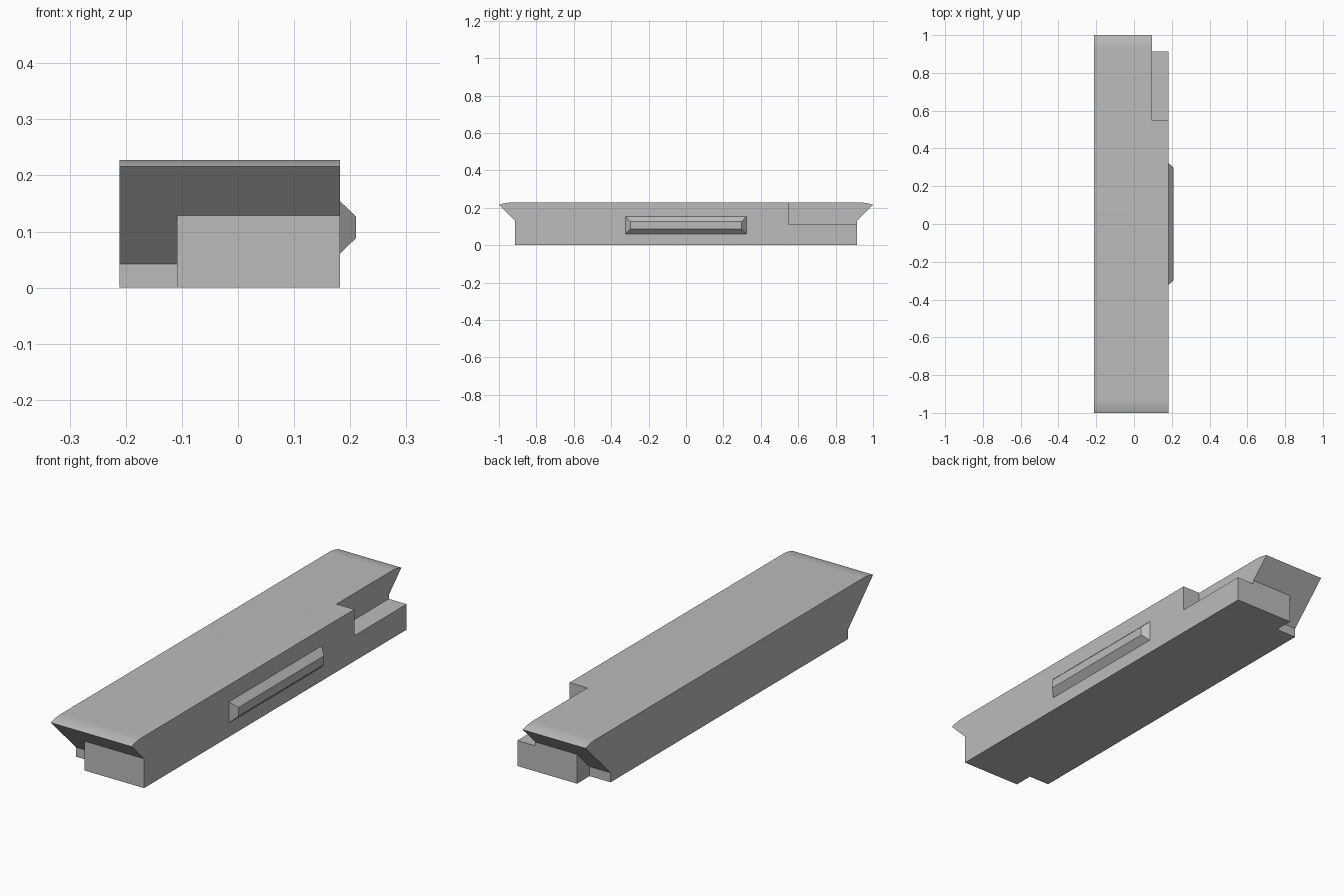
import bpy, bmesh
import math

cube = bpy.data.objects.get("Cube")
if cube:
    bpy.data.objects.remove(cube, do_unlink=True)

grey = bpy.data.materials.new("mid grey")
grey.use_nodes = True
colour = (0.5, 0.5, 0.5, 1)
grey.diffuse_color = colour
grey.node_tree.nodes["Principled BSDF"].inputs["Base Color"].default_value = colour

LEFT, STEP, RIGHT = -0.211, -0.109, 0.182   # x planes
TOP, LIP, SHELF, LOW = 0.228, 0.216, 0.129, 0.042   # z levels
BLOCK = 1 - (LIP - SHELF)    # undercut runs at 45 degrees
INNER = 1 - (LIP - LOW)


def finish(name, bm):
    bmesh.ops.recalc_face_normals(bm, faces=bm.faces)
    mesh = bpy.data.meshes.new(name)
    bm.to_mesh(mesh)
    bm.free()
    mesh.materials.append(grey)
    ob = bpy.data.objects.new(name, mesh)
    bpy.context.collection.objects.link(ob)
    return ob


def prism(name, profile, x0, x1):
    """Extrude a (y, z) profile along x."""
    bm = bmesh.new()
    face = bm.faces.new([bm.verts.new((x0, y, z)) for y, z in profile])
    out = bmesh.ops.extrude_face_region(bm, geom=[face])
    verts = [v for v in out["geom"] if isinstance(v, bmesh.types.BMVert)]
    bmesh.ops.translate(bm, verts=verts, vec=(x1 - x0, 0, 0))
    return finish(name, bm)


def activate(ob):
    bpy.ops.object.select_all(action="DESELECT")
    ob.select_set(True)
    bpy.context.view_layer.objects.active = ob


def cut(ob, cutter):
    mod = ob.modifiers.new("cut", "BOOLEAN")
    mod.operation = "DIFFERENCE"
    mod.solver = "EXACT"
    mod.object = cutter
    activate(ob)
    bpy.ops.object.modifier_apply(modifier=mod.name)
    bpy.data.objects.remove(cutter, do_unlink=True)


# Long body: square foot, undercut ends, gently rounded top lips
ROUND, STEPS = 0.07, 8
half = [(BLOCK, 0), (BLOCK, SHELF)]
for i in range(STEPS + 1):
    a = 1 - i / STEPS
    half.append((1 - ROUND + ROUND * a, TOP - (TOP - LIP) * a * a))
body = prism("body", half + [(-y, z) for y, z in reversed(half)], LEFT, RIGHT)

# Undercut continues lower along one side at both ends
for s in (-1, 1):
    corner = [(INNER, -0.1), (INNER, LOW), (BLOCK, SHELF), (0.95, SHELF), (0.95, -0.1)]
    cut(body, prism("corner_cutter", [(s * y, z) for y, z in corner], LEFT - 0.1, STEP))

# Open notch on the rear corner
notch = [(0.549, 0.112), (1.1, 0.112), (1.1, 0.4), (0.549, 0.4)]
cut(body, prism("notch_cutter", notch, 0.095, RIGHT + 0.1))
activate(body)
bpy.ops.object.shade_smooth_by_angle(angle=math.radians(15))

# Chamfered side rib
bm = bmesh.new()
rings = []
for x, y, z0, z1 in ((RIGHT, 0.323, 0.061, 0.154), (0.21, 0.298, 0.088, 0.127)):
    rings.append([bm.verts.new((x, *p)) for p in ((-y, z0), (y, z0), (y, z1), (-y, z1))])
for ring in rings:
    bm.faces.new(ring)
for i in range(4):
    j = (i + 1) % 4
    bm.faces.new((rings[0][i], rings[0][j], rings[1][j], rings[1][i]))
finish("side_rib", bm)
